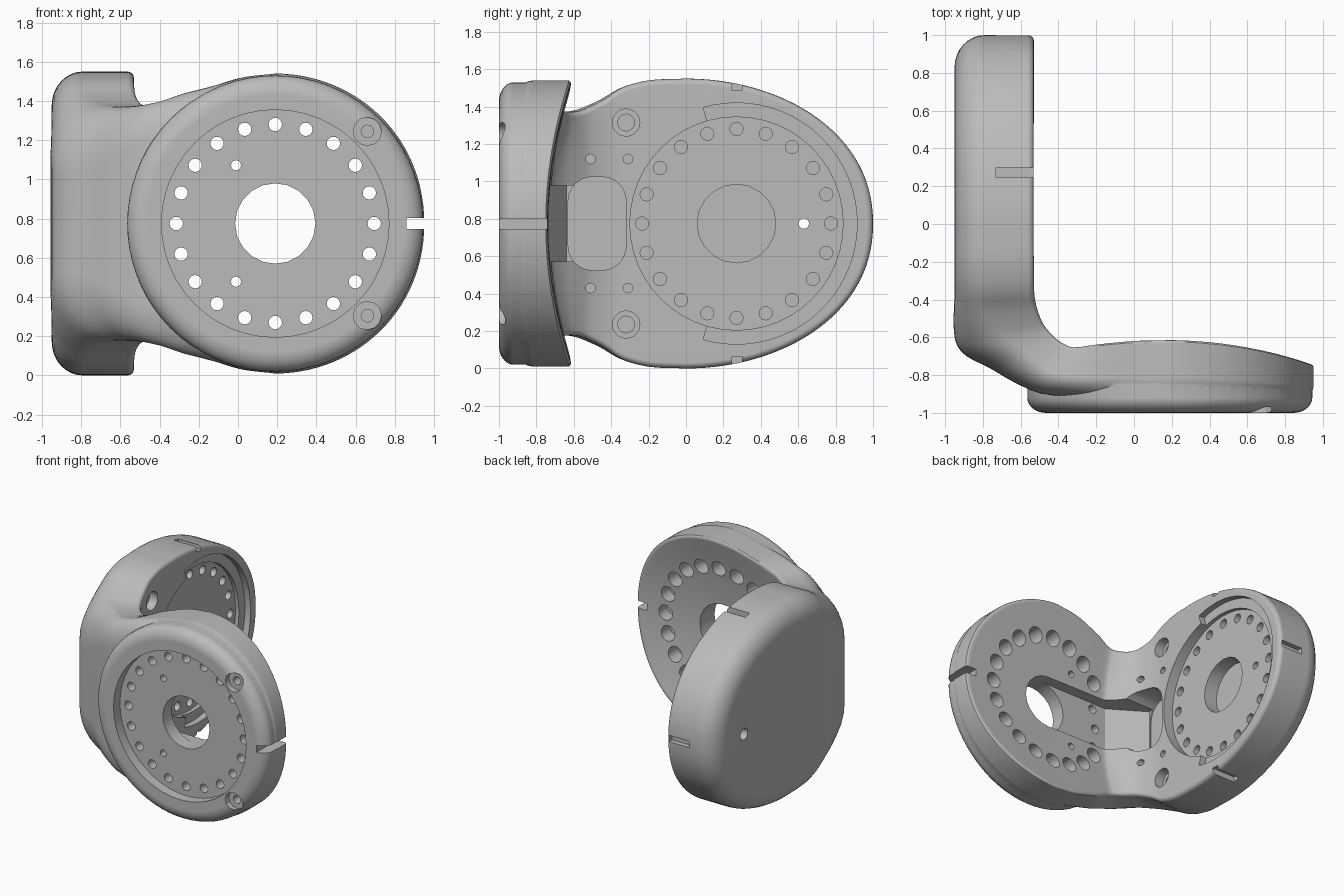
import bpy, bmesh
from math import sin, cos, pi, radians, hypot, exp
from mathutils import Vector

if "Cube" in bpy.data.objects:
    bpy.data.objects.remove(bpy.data.objects["Cube"])

MID = 0.775              # height of the mirror plane
FRONT_X, SIDE_Y = 0.19, 0.27   # hub centres
LENGTH = 3.25            # unfolded length of the bent plate

grey = bpy.data.materials.new("plain grey")
grey.use_nodes = True
grey.diffuse_color = (0.5, 0.5, 0.5, 1)
grey.node_tree.nodes["Principled BSDF"].inputs["Base Color"].default_value = grey.diffuse_color


def make_object(name, bm):
    bmesh.ops.recalc_face_normals(bm, faces=bm.faces)
    mesh = bpy.data.meshes.new(name)
    bm.to_mesh(mesh)
    bm.free()
    mesh.materials.append(grey)
    obj = bpy.data.objects.new(name, mesh)
    bpy.context.collection.objects.link(obj)
    return obj


def spline(table, s):
    """Smooth interpolation of rows (s, values...)."""
    i = max(k for k in range(len(table) - 1) if table[k][0] <= s or k == 0)
    a, b = table[i], table[i + 1]
    before, after = table[max(i - 1, 0)], table[min(i + 2, len(table) - 1)]
    w = b[0] - a[0]
    u = min(max((s - a[0]) / w, 0), 1)
    out = []
    for p, q, m, n in zip(a[1:], b[1:], before[1:], after[1:]):
        d0 = (q - m) / (b[0] - before[0]) * w
        d1 = (n - p) / (after[0] - a[0]) * w
        out.append(p + u * d0 + u * u * (3 * (q - p) - 2 * d0 - d1)
                   + u ** 3 * (d0 + d1 - 2 * (q - p)))
    return out


# Bent plate: plan curves of the outer and inner skins, and its half height
OUTER = [(0, -.95, 1), (1.35, -.95, -.35), (1.6, -.95, -.6), (1.7, -.9, -.69),
         (1.8, -.76, -.765), (1.9, -.63, -.84), (2, -.48, -.9), (2.2, -.1, -.93),
         (2.4, .1, -.94), (LENGTH, .95, -.94)]
INNER = [(0, -.53, 1), (1.3, -.53, -.3), (1.45, -.52, -.42), (1.6, -.48, -.53),
         (1.75, -.42, -.585), (1.9, -.35, -.605), (2, -.3, -.61), (2.2, -.1, -.61),
         (2.5, .2, -.615), (LENGTH, .95, -.62)]
WAIST = [(1, .775), (1.2, .765), (1.35, .725), (1.5, .65), (1.65, .605),
         (1.87, .6), (2, .62), (2.1, .67), (2.3, .74), (2.49, .765)]


def skin_point(s, dz, depth):
    """Point in the plate; the inner skin of the front half is hollowed."""
    inner = Vector(spline(INNER, s))
    blend = min(max((s - 1.6) / .4, 0), 1)
    inner.y -= .12 * blend * blend * (3 - 2 * blend) * (1 - (dz / .74) ** 2)
    p = Vector(spline(OUTER, s)).lerp(inner, depth)
    return (p.x, p.y, MID + dz)


def bent_plate():
    n = 28
    outline = []
    for i in range(n):                       # rounded end of the side plate
        a = pi / 2 * i / n
        outline.append((1 - cos(a), .775 * sin(a) ** .93))
    for i in range(2 * n):                   # waist through the corner
        s = 1 + 1.49 * i / (2 * n)
        outline.append((s, spline(WAIST, s)[0]))
    for i in range(n + 1):                   # rounded end of the front plate
        a = pi / 2 * i / n
        outline.append((2.49 + .76 * sin(a), .765 * max(cos(a), 0) ** .97))
    last = len(outline) - 1
    # layers from outer to inner skin: (depth fraction, inset, outer side)
    layers = []
    for i in range(9):
        a = pi / 2 * (1 - i / 8)
        layers.append((.38 * (1 - sin(a)), .17 * (1 - cos(a)), True))
    for i in range(5):
        a = pi / 2 * i / 4
        layers.append((1 - .08 * (1 - sin(a)), .03 * (1 - cos(a)), False))
    bm = bmesh.new()
    rings, points = [], []
    for depth, inset, outer in layers:
        top, bottom, points = [], [], []
        for j, (s, h) in enumerate(outline):
            # the outer edge is rounded more broadly around the corner
            bump = exp(-((s - 1.72) / .2) ** 2) if outer else 0
            if j in (0, last):
                ns, nh = (1 if j == 0 else -1), 0
            else:
                ds = outline[j + 1][0] - outline[j - 1][0]
                dh = outline[j + 1][1] - outline[j - 1][1]
                ns, nh = dh / hypot(ds, dh), -ds / hypot(ds, dh)
            s += ns * inset
            h += nh * inset * (1 + 1.1 * bump)
            d = depth * (1 + .5 * bump)
            points.append((s, h))
            top.append(bm.verts.new(skin_point(s, h, d)))
            if 0 < j < last:
                bottom.append(bm.verts.new(skin_point(s, -h, d)))
        rings.append((top, [top[0]] + bottom + [top[-1]]))
    for (t0, b0), (t1, b1) in zip(rings, rings[1:]):
        for lo, hi in ((t0, t1), (b0, b1)):
            for j in range(last):
                bm.faces.new((lo[j], lo[j + 1], hi[j + 1], hi[j]))
    # skins: the outer is ruled straight, the inner has rows to follow the hollow
    for (top, bottom), rows in ((rings[0], 1), (rings[-1], 14)):
        columns = [[top[0]] * (rows + 1)]
        for j in range(1, last):
            s, h = points[j]
            inside = [bm.verts.new(skin_point(s, h * (1 - 2 * k / rows), 1))
                      for k in range(1, rows)]
            columns.append([top[j]] + inside + [bottom[j]])
        columns.append([top[last]] * (rows + 1))
        for a, b in zip(columns, columns[1:]):
            for k in range(rows):
                bm.faces.new(list(dict.fromkeys((a[k], b[k], b[k + 1], a[k + 1]))))
    return make_object("bent_bracket", bm)


def front_ring():
    """Round front hub with a soft edge."""
    bm = bmesh.new()
    profile = [(.755, -.775)]
    for i in range(8):
        a = pi / 2 * i / 7
        profile.append((.655 + .1 * cos(a), -.92 - .08 * sin(a)))
    loops = []
    for r, y in profile:
        loops.append([bm.verts.new((u, y, v)) for u, v in circle(FRONT_X, MID, r, 72)])
    for a, b in zip(loops, loops[1:]):
        for k in range(72):
            m = (k + 1) % 72
            bm.faces.new((a[k], a[m], b[m], b[k]))
    bm.faces.new(loops[0])
    bm.faces.new(loops[-1])
    return make_object("front_hub", bm)


def circle(u, v, r, n=16):
    return [(u + r * cos(2 * pi * k / n), v + r * sin(2 * pi * k / n)) for k in range(n)]


def box(u0, u1, v0, v1):
    return [(u0, v0), (u1, v0), (u1, v1), (u0, v1)]


def rounded(u0, u1, v0, v1, r):
    pts = []
    for k, (u, v) in enumerate(box(u0 + r, u1 - r, v0 + r, v1 - r)):
        pts += [(u + r * cos(pi + pi / 2 * (k + i / 6)), v + r * sin(pi + pi / 2 * (k + i / 6)))
                for i in range(7)]
    return pts


def mirrored(u, dz, r, n=16):
    return [circle(u, MID + side * dz, r, n) for side in (1, -1)]


def combine(body, other, operation):
    mod = body.modifiers.new(operation, "BOOLEAN")
    mod.operation, mod.solver, mod.object = operation, "EXACT", other
    bpy.context.view_layer.objects.active = body
    bpy.ops.object.modifier_apply(modifier=mod.name)
    bpy.data.objects.remove(other)


def cut(shapes, axis, lo, hi):
    """Cut prisms along an axis; all shapes in one call are apart."""
    place = {"x": lambda d, u, v: (d, u, v), "y": lambda d, u, v: (u, d, v),
             "z": lambda d, u, v: (u, v, d)}[axis]
    bm = bmesh.new()
    for pts in shapes:
        a, b = [[bm.verts.new(place(d, u, v)) for u, v in pts] for d in (lo, hi)]
        bm.faces.new(a)
        bm.faces.new(b)
        for k in range(len(pts)):
            m = (k + 1) % len(pts)
            bm.faces.new((a[k], a[m], b[m], b[k]))
    combine(bracket, make_object("cutter", bm), "DIFFERENCE")


bracket = bent_plate()
combine(bracket, front_ring(), "UNION")

# Front hub: recess, screw circle, bore, counterbores and fixing screws
cut([circle(FRONT_X, MID, .58, 48)], "y", -1.1, -.92)
front_holes = circle(FRONT_X, MID, .505, 20)
cut([circle(u, v, .034) for u, v in front_holes] + mirrored(-.01, .297, .026, 12)
    + [circle(FRONT_X, MID, .205, 20)], "y", -1.1, -.35)
cut([circle(u, v, .06) for k, (u, v) in enumerate(front_holes) if k not in (9, 10, 11)],
    "y", -.84, -.35)
cut(mirrored(.66, .47, .072, 12), "y", -1.1, -.955)
cut(mirrored(.66, .47, .032), "y", -1.1, -.85)

# Cable channel from the bore, slanting through the corner into a rounded pocket
cut([[(FRONT_X, -.81), (-.41, -.81), (-.68, -.64), (-.68, -.5), (-.4, -.35), (FRONT_X, -.35)]],
    "z", MID - .203, MID + .203)
cut([rounded(-.63, -.32, MID - .25, MID + .25, .13)], "x", -.69, -.3)

# Side hub: recess with a partial outer step, blind holes and bore
arc = [radians(-106 + 212 * k / 40) for k in range(41)]
step = [(SIDE_Y + .645 * cos(a), MID + .645 * sin(a)) for a in arc]
step += [(SIDE_Y + .5 * cos(a), MID + .5 * sin(a)) for a in reversed(arc)]
cut([step], "x", -.58, -.4)
cut([circle(SIDE_Y, MID, .57, 48)], "x", -.61, -.4)
cut([circle(u, v, .035) for u, v in circle(SIDE_Y, MID, .505, 20)]
    + [circle(SIDE_Y, MID, .21, 20)], "x", -.72, -.4)
cut([circle(.63, MID, .028)], "x", -1.1, -.4)
cut([circle(.63, MID, .045)], "x", -1.1, -.85)

# Side fixing screws and pin holes
cut(mirrored(-.32, .54, .073, 20), "x", -.6, -.4)
cut(mirrored(-.32, .54, .045), "x", -.74, -.4)
cut(mirrored(-.51, .345, .026, 12) + mirrored(-.31, .345, .026, 12), "x", -.68, -.35)

# Alignment slots
cut([box(.245, .3, 1.485, 1.65), box(.245, .3, -.1, .065)], "x", -.73, -.4)
cut([box(.96, 1.1, MID - .025, MID + .025)], "x", -.73, -.55)
cut([box(.86, 1.1, MID - .028, MID + .028)], "y", -1.1, -.5)

bpy.ops.object.select_all(action="DESELECT")
bracket.select_set(True)
bpy.context.view_layer.objects.active = bracket
bpy.ops.object.shade_smooth_by_angle(angle=radians(30))
weighted = bracket.modifiers.new("even shading", "WEIGHTED_NORMAL")
weighted.keep_sharp = True
